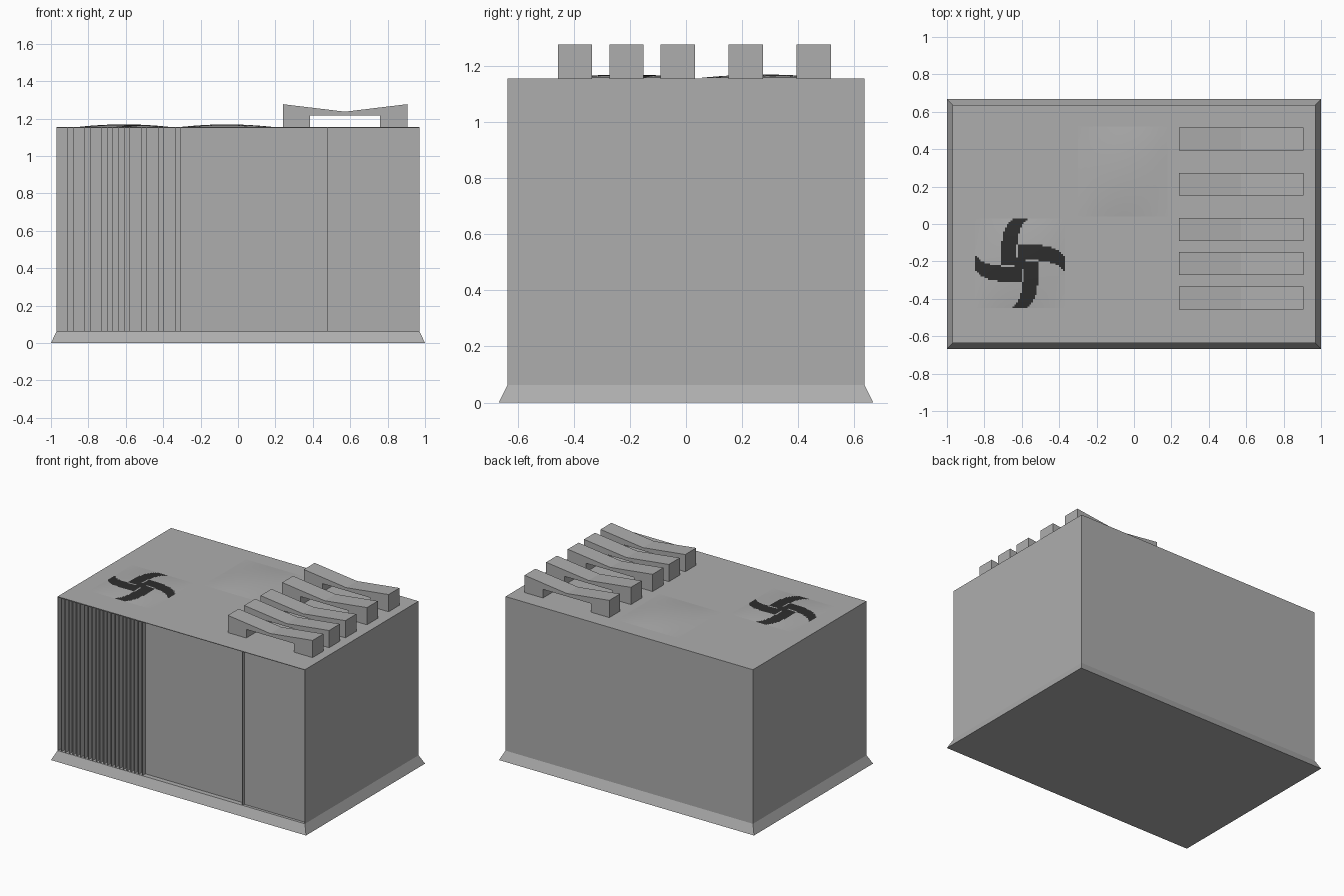
import bpy, bmesh, math

if "Cube" in bpy.data.objects:
    bpy.data.objects.remove(bpy.data.objects["Cube"])

TOP = 1.155      # roof height
SILL = 0.063     # top of the flared base
W, D = 0.97, 0.636


def material(name, v):
    m = bpy.data.materials.new(name)
    m.diffuse_color = (v, v, v, 1)
    m.use_nodes = True
    m.node_tree.nodes["Principled BSDF"].inputs["Base Color"].default_value = m.diffuse_color
    return m


GREY = material("grey metal", 0.42)
DARK = material("dark fan", 0.027)


def add(name, bm, *mats):
    bmesh.ops.recalc_face_normals(bm, faces=bm.faces)
    me = bpy.data.meshes.new(name)
    bm.to_mesh(me)
    bm.free()
    for m in mats or (GREY,):
        me.materials.append(m)
    ob = bpy.data.objects.new(name, me)
    bpy.context.collection.objects.link(ob)
    return ob


def box(name, x0, x1, y0, y1, z0, z1):
    bm = bmesh.new()
    bmesh.ops.create_cube(bm, size=1)
    for v in bm.verts:
        v.co = (x1 if v.co.x > 0 else x0, y1 if v.co.y > 0 else y0, z1 if v.co.z > 0 else z0)
    return add(name, bm)


# Flared base
base = box("base", -1, 1, -0.667, 0.667, 0, SILL)
for v in base.data.vertices:
    if v.co.z > 0.01:
        v.co.x = math.copysign(W, v.co.x)
        v.co.y = math.copysign(D, v.co.y)

# Cabinet with a shallow recessed front framed by the side skins and roof
FRONT = -D + 0.035
box("cabinet", -W, W, FRONT, D, SILL, TOP)
box("right_front_panel", 0.48, W, -D + 0.02, FRONT, SILL, TOP)
box("roof_lip", -W, W, -D, FRONT, TOP - 0.004, TOP)
for side, x in (("left", -W), ("right", W - 0.003)):
    box(side + "_skin_edge", x, x + 0.003, -D, FRONT, SILL, TOP - 0.004)

# Thin upright fins of the grille, and the post beside the right panel
N = 22
for i in range(1, N + 1):
    x = -W + (W - 0.305) * i / N
    box("grille_fin", x - 0.002, x, -D, FRONT, SILL, TOP - 0.004)
box("front_post", 0.478, 0.481, -D, FRONT, SILL, TOP - 0.004)

# Roof vent bars: an arch with a dipped top, extruded in depth
PROFILE = [(0.24, TOP), (0.24, 1.277), (0.572, 1.237), (0.905, 1.277), (0.905, TOP),
           (0.76, TOP), (0.76, 1.216), (0.572, 1.216), (0.385, 1.216), (0.385, TOP)]
for yc in (-0.396, -0.212, -0.029, 0.213, 0.455):
    bm = bmesh.new()
    rows = [[bm.verts.new((x, yc + s * 0.061, z)) for x, z in PROFILE] for s in (-1, 1)]
    n = len(PROFILE)
    for i in range(n):
        j = (i + 1) % n
        bm.faces.new((rows[0][i], rows[0][j], rows[1][j], rows[1][i]))
    for r in rows:  # end caps: left and right halves
        bm.faces.new((r[0], r[1], r[2], r[7], r[8], r[9]))
        bm.faces.new((r[2], r[3], r[4], r[5], r[6], r[7]))
    add("vent_bar", bm)


def on_blade(x, y):
    """True inside one of four curved fan blades around the origin."""
    for _ in range(4):
        if -0.01 < y < 0.24 and abs(x + 0.058 - 0.06 * (y / 0.24) ** 4) < 0.041:
            return True
        x, y = y, -x
    return abs(x) < 0.03 and abs(y) < 0.03


def bulge(name, cx, cy, cells, fan):
    """Shallow domed square on the roof, with the fan as dark faces."""
    bm = bmesh.new()
    bmesh.ops.create_grid(bm, x_segments=cells, y_segments=cells, size=0.24)
    for f in bm.faces:
        c = f.calc_center_median()
        f.material_index = int(fan and on_blade(c.x, c.y))
        f.smooth = True
    for v in bm.verts:
        x, y = v.co.x, v.co.y
        a, b = 1 - (x / 0.24) ** 2, 1 - (y / 0.24) ** 2
        v.co = (cx + x, cy + y, TOP + 0.001 + 0.013 * a * b)
    ob = add(name, bm, GREY, DARK)
    if ob.data.polygons[0].normal.z < 0:
        ob.data.flip_normals()


bulge("fan_cover", -0.61, -0.21, 48, True)
bulge("roof_bulge", -0.06, 0.28, 12, False)
